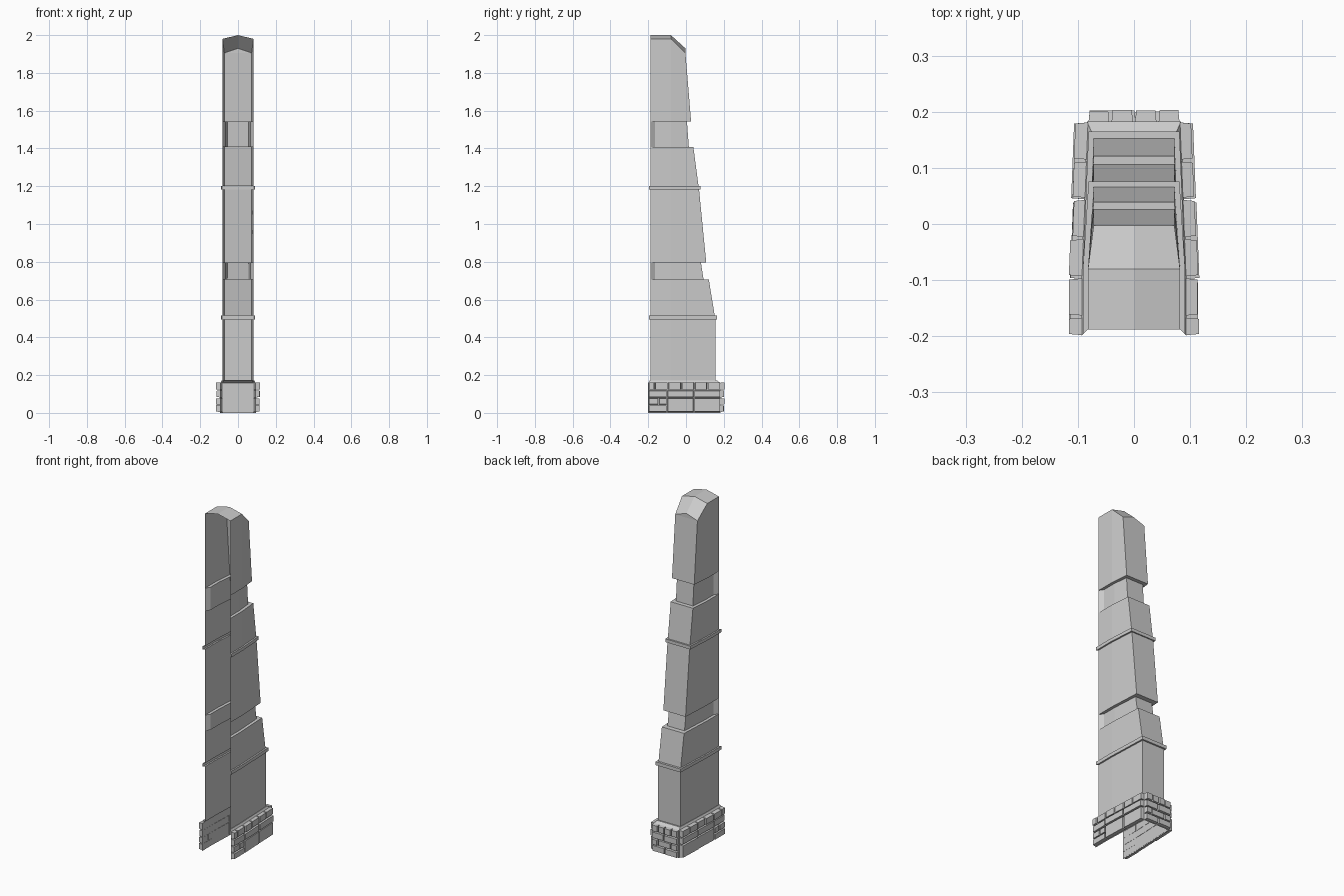
import bpy, bmesh, random

random.seed(4)
if "Cube" in bpy.data.objects:
    bpy.data.objects.remove(bpy.data.objects["Cube"])


def material(name, colour):
    m = bpy.data.materials.new(name)
    m.use_nodes = True
    m.diffuse_color = colour
    m.node_tree.nodes["Principled BSDF"].inputs["Base Color"].default_value = colour
    return m


grey = material("pale grey", (0.6, 0.6, 0.6, 1))


def finish(name, bm):
    mesh = bpy.data.meshes.new(name)
    bm.to_mesh(mesh)
    bm.free()
    mesh.materials.append(grey)
    ob = bpy.data.objects.new(name, mesh)
    bpy.context.collection.objects.link(ob)
    return ob


FRONT, BEND = -0.188, -0.08


def ring(bm, z, back, grow=0.0, inset=0.0, z_back=None):
    """Open U-shaped cross-section, from the +x front edge round to the -x one."""
    x = 0.082 + grow
    half = [(x, FRONT - grow, z), (x - inset, FRONT + 0.025, z),
            (x - inset, BEND, z), (0.072 + grow - inset, back, z_back or z)]
    pts = half + [(-a, b, c) for a, b, c in reversed(half)]
    return [bm.verts.new(p) for p in pts]


# Hollow shaft: base, bands, recessed necks and tapering stages in one loft
bm = bmesh.new()
rings = [
    ring(bm, 0.005, 0.183, 0.012),
    ring(bm, 0.158, 0.183, 0.012),
    ring(bm, 0.172, 0.163, 0.003),
    ring(bm, 0.172, 0.155),
    ring(bm, 0.495, 0.155),
    ring(bm, 0.495, 0.165, 0.009),
    ring(bm, 0.515, 0.165, 0.009),
    ring(bm, 0.515, 0.152),
    ring(bm, 0.705, 0.121),
    ring(bm, 0.705, 0.093, inset=0.017),
    ring(bm, 0.797, 0.079, inset=0.017),
    ring(bm, 0.797, 0.107),
    ring(bm, 1.183, 0.069),
    ring(bm, 1.183, 0.076, 0.009),
    ring(bm, 1.202, 0.076, 0.009),
    ring(bm, 1.202, 0.066),
    ring(bm, 1.408, 0.039),
    ring(bm, 1.408, 0.015, inset=0.017),
    ring(bm, 1.542, 0.005, inset=0.017),
    ring(bm, 1.542, 0.027),
    ring(bm, 1.98, -0.003, z_back=1.905),
]
for low, high in zip(rings, rings[1:]):
    for i in range(len(low) - 1):
        bm.faces.new((low[i], low[i + 1], high[i + 1], high[i]))

# Ridged cap with a sloping back
top = rings[-1]
ridge = [bm.verts.new(p) for p in
         ((0, FRONT, 2.0), (0, BEND, 2.0), (0, -0.003, 1.93))]
bm.faces.new((top[0], top[1], top[2], ridge[1], ridge[0]))
bm.faces.new((top[2], top[3], ridge[2], ridge[1]))
bm.faces.new((top[3], top[4], ridge[2]))
bm.faces.new((top[4], top[5], ridge[1], ridge[2]))
bm.faces.new((top[5], top[6], top[7], ridge[0], ridge[1]))
finish("hollow_pillar", bm)


def wall_x(y):
    """Half width of the base at depth y."""
    t = max(0, (y + 0.1) / 0.283)
    return 0.094 - 0.011 * t


def stone(bm, place, u0, u1, z0, z1, depth):
    """Block with a slightly smaller outer face; place maps (u, out, z) to space."""
    g, s = 0.002, 0.004
    depth += random.uniform(-0.003, 0.002)
    inner = [(u0 + g, -0.001, z0 + g), (u1 - g, -0.001, z0 + g),
             (u1 - g, -0.001, z1 - g), (u0 + g, -0.001, z1 - g)]
    outer = [(u0 + s, depth, z0 + s), (u1 - s, depth, z0 + s),
             (u1 - s, depth, z1 - s), (u0 + s, depth, z1 - s)]
    a = [bm.verts.new(place(*p)) for p in inner]
    b = [bm.verts.new(place(*p)) for p in outer]
    bm.faces.new(a)
    bm.faces.new(b)
    for i in range(4):
        j = (i + 1) % 4
        bm.faces.new((a[i], a[j], b[j], b[i]))


def course(bm, place, cuts, z0, z1, depth):
    for u0, u1 in zip(cuts, cuts[1:]):
        stone(bm, place, u0, u1, z0, z1, depth)


ROWS = (0.003, 0.042, 0.08, 0.121, 0.164)

# Stone facing on both sides
for side, name in ((1, "left_stones"), (-1, "right_stones")):
    bm = bmesh.new()

    def place(y, out, z, side=side):
        return (side * (wall_x(y) + out), y, z)

    course(bm, place, (-0.1, 0.042, 0.183), ROWS[0], ROWS[2], 0.022)
    course(bm, place, (-0.2, -0.1), ROWS[0], ROWS[1], 0.021)
    course(bm, place, (-0.2, -0.145, -0.1), ROWS[1], ROWS[2], 0.021)
    course(bm, place, (-0.2, -0.1, 0.042, 0.183), ROWS[2], ROWS[3], 0.021)
    course(bm, place, (-0.2, -0.165, -0.095, -0.025, 0.045, 0.113, 0.183),
           ROWS[3], ROWS[4], 0.021)
    bmesh.ops.recalc_face_normals(bm, faces=bm.faces)
    finish(name, bm)

# Stone facing on the back
bm = bmesh.new()


def place_back(x, out, z):
    return (x, 0.183 + out, z)


course(bm, place_back, (-0.083, 0.0, 0.083), ROWS[0], ROWS[1], 0.018)
course(bm, place_back, (-0.083, -0.04, 0.045, 0.083), ROWS[1], ROWS[2], 0.018)
course(bm, place_back, (-0.083, 0.005, 0.083), ROWS[2], ROWS[3], 0.018)
course(bm, place_back, (-0.083, -0.042, 0.0, 0.042, 0.083), ROWS[3], ROWS[4], 0.019)
bmesh.ops.recalc_face_normals(bm, faces=bm.faces)
finish("back_stones", bm)

# Ground course under the facing
bm = bmesh.new()
half = [(0.094, -0.2), (0.094, -0.1), (0.083, 0.183)]
path = half + [(-x, y) for x, y in reversed(half)]
low = [bm.verts.new((x, y, 0)) for x, y in path]
high = [bm.verts.new((x, y, 0.005)) for x, y in path]
for i in range(len(path) - 1):
    bm.faces.new((low[i], low[i + 1], high[i + 1], high[i]))
finish("ground_course", bm)
